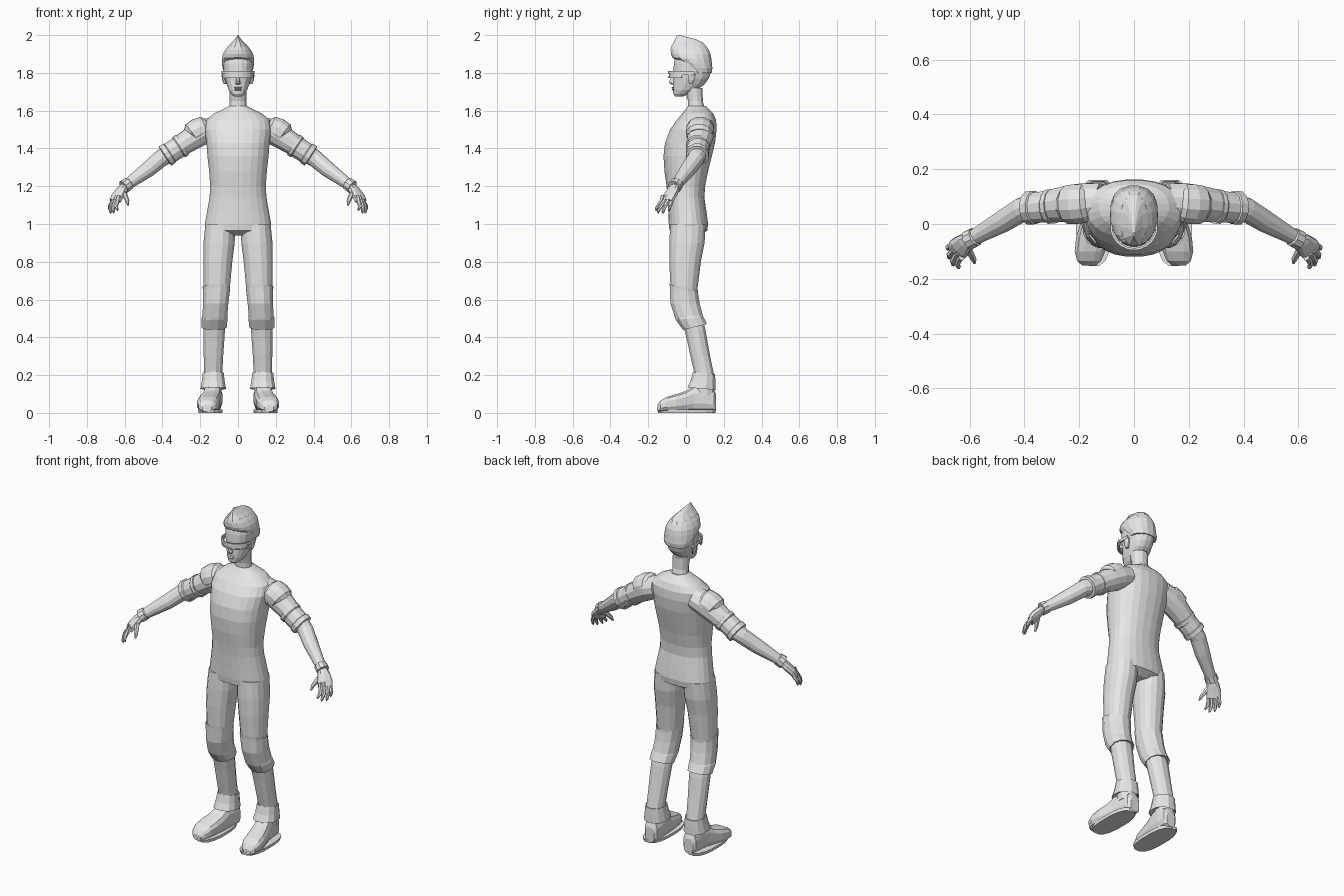
import bpy, bmesh, math
from mathutils import Vector

GREY = bpy.data.materials.new("plain_grey")
GREY.diffuse_color = (0.8, 0.8, 0.8, 1)
X, Y, Z = Vector((1, 0, 0)), Vector((0, 1, 0)), Vector((0, 0, 1))


def finish(name, bm, mirror=False):
    bmesh.ops.recalc_face_normals(bm, faces=bm.faces)
    me = bpy.data.meshes.new(name)
    bm.to_mesh(me)
    bm.free()
    me.materials.append(GREY)
    ob = bpy.data.objects.new(name, me)
    bpy.context.collection.objects.link(ob)
    if mirror:
        m = ob.modifiers.new("other_side", 'MIRROR')
        m.use_mirror_merge = False
    return ob


def ring(c, u, v, ru, rv, n, p=2.0):
    """Superellipse cross-section in the plane u, v."""
    pts = []
    for i in range(n):
        a = 2 * math.pi * (i + 0.5) / n
        ca, sa = math.cos(a), math.sin(a)
        pts.append(c + u * ru * math.copysign(abs(ca) ** (2 / p), ca)
                   + v * rv * math.copysign(abs(sa) ** (2 / p), sa))
    return pts


def skin(name, rings, mirror=False):
    """Joins cross-sections into a closed body."""
    bm = bmesh.new()
    vs = [[bm.verts.new(q) for q in r] for r in rings]
    n = len(vs[0])
    for a, b in zip(vs, vs[1:]):
        for i in range(n):
            j = (i + 1) % n
            bm.faces.new((a[i], a[j], b[j], b[i]))
    bm.faces.new(vs[0])
    bm.faces.new(vs[-1])
    return finish(name, bm, mirror)


def stack(name, rows, n=16, p=2.2, mirror=False):
    """Rows: z, centre x, half width, front y, back y, optional slope of the ring."""
    rings = []
    for z, x, rx, y0, y1, *s in rows:
        v = Y + Z * (s[0] if s else 0)
        rings.append(ring(Vector((x, (y0 + y1) / 2, z)), X, v, rx, (y1 - y0) / 2, n, p))
    return skin(name, rings, mirror)


def limb(name, rows, n=10, p=2.0, mirror=True):
    """Rows: x, y, z, horizontal radius, upright radius along a path."""
    cs = [Vector(r[:3]) for r in rows]
    rings = []
    for i, r in enumerate(rows):
        t = (cs[min(i + 1, len(cs) - 1)] - cs[max(i - 1, 0)]).normalized()
        u = t.cross(Z).normalized()
        rings.append(ring(cs[i], u, u.cross(t), r[3], r[4], n, p))
    return skin(name, rings, mirror)


# Body suit
stack("torso", [(z, 0, rx, a, b) for z, rx, a, b in [
    (.94, .10, -.04, .07), (.965, .17, -.088, .113), (1.0, .177, -.092, .118),
    (1.06, .166, -.094, .11), (1.14, .152, -.098, .098), (1.2, .148, -.104, .102),
    (1.28, .154, -.115, .118), (1.36, .163, -.12, .138), (1.43, .168, -.112, .155),
    (1.5, .178, -.085, .163), (1.55, .17, -.05, .16), (1.585, .128, -.02, .145),
    (1.61, .075, 0, .12), (1.625, .048, .01, .105)]], 24, 2.3)
stack("neck", [(1.6, 0, .05, .01, .105), (1.65, 0, .045, .01, .09),
               (1.72, 0, .047, -.01, .09)], 12)

# Legs, knee guards, ankle cuffs
stack("thigh", [(1.0, .094, .08, -.085, .105), (.9, .1, .084, -.09, .1),
                (.8, .107, .078, -.09, .08), (.64, .113, .069, -.082, .06)], mirror=True)
stack("knee_guard", [(.655, .113, .066, -.08, .058, -.2), (.665, .114, .075, -.09, .066, -.22),
                     (.65, .114, .073, -.088, .066, -.2), (.58, .118, .069, -.085, .075),
                     (.51, .123, .068, -.06, .091, .1), (.50, .124, .071, -.055, .095, .12),
                     (.455, .126, .068, -.018, .113, .25), (.46, .126, .058, -.01, .1, .25)],
      12, mirror=True)
stack("shin", [(.5, .124, .06, -.04, .09), (.44, .126, .059, -.01, .105),
               (.38, .128, .057, .005, .115), (.3, .13, .053, .022, .13),
               (.2, .132, .05, .045, .15), (.09, .134, .047, .035, .153)], 12, mirror=True)
stack("ankle_cuff", [(.205, .131, .045, .05, .145), (.212, .131, .057, .035, .155, -.1),
                     (.17, .131, .062, .022, .158), (.128, .131, .069, .005, .16, -.08),
                     (.135, .132, .052, .03, .15)], 12, mirror=True)

# Shoes: sections from heel to toe (y, centre x, half width, height)
shoe = []
for y, x, w, h in [(.16, .128, .03, .09), (.148, .128, .042, .12), (.1, .13, .048, .14),
                   (.04, .136, .05, .14), (0, .144, .054, .112), (-.05, .154, .059, .095),
                   (-.1, .161, .057, .08), (-.135, .164, .045, .06), (-.152, .165, .024, .035)]:
    shoe.append(ring(Vector((x, y, h / 2 + .006)), X, Z, w, h / 2, 12, 2.8))
skin("shoe", shoe, True)
stack("shoe_sole", [(0, .146, .063, -.15, .158), (.018, .146, .066, -.155, .163)], 16, 2.6, True)

# Arms
limb("arm", [(.12, .08, 1.51, .07, .06), (.18, .078, 1.49, .074, .068),
             (.24, .074, 1.455, .068, .064), (.31, .066, 1.41, .059, .057),
             (.37, .062, 1.37, .05, .05), (.41, .052, 1.345, .045, .045),
             (.475, .012, 1.29, .042, .042), (.55, -.03, 1.235, .033, .033),
             (.605, -.06, 1.195, .027, .027)], 12)
limb("shoulder_pad", [(.178, .076, 1.502, .066, .052), (.181, .075, 1.505, .073, .066),
                      (.21, .073, 1.493, .075, .07), (.24, .071, 1.474, .072, .067),
                      (.243, .071, 1.47, .06, .055)], 12)
limb("elbow_band", [(.292, .065, 1.42, .05, .05), (.295, .065, 1.418, .065, .065),
                    (.312, .063, 1.407, .064, .064), (.316, .063, 1.405, .059, .058),
                    (.36, .06, 1.376, .058, .057), (.364, .06, 1.374, .063, .063),
                    (.385, .059, 1.36, .062, .063), (.388, .059, 1.358, .05, .045)], 12)
limb("wrist_band", [(.578, -.045, 1.215, .026, .026), (.58, -.047, 1.214, .036, .036),
                    (.605, -.06, 1.196, .037, .037), (.607, -.061, 1.195, .026, .026)])

# Hands: palm, four curled fingers and a thumb
limb("palm", [(.596, -.055, 1.2, .025, .022), (.617, -.069, 1.176, .036, .023),
              (.637, -.087, 1.148, .043, .021), (.65, -.1, 1.122, .04, .016)], 10, 2.5)
for i, (kx, ky, tx, ty, tz) in enumerate([
        (.637, -.128, .640, -.158, 1.07), (.648, -.111, .660, -.148, 1.057),
        (.657, -.093, .675, -.122, 1.055), (.663, -.075, .679, -.09, 1.067)]):
    limb("finger_%d" % (i + 1), [
        (kx - .008, ky + .006, 1.15, .011, .012), (kx, ky, 1.125, .012, .012),
        ((kx + tx) / 2 + .008, (ky + ty) / 2 - .003, 1.095, .011, .011),
        (tx, ty, tz + .01, .008, .008), (tx - .003, ty, tz, .003, .003)], 6)
limb("thumb", [(.612, -.078, 1.178, .013, .014), (.598, -.105, 1.15, .014, .014),
               (.586, -.128, 1.122, .011, .011), (.582, -.142, 1.1, .005, .005)], 6)

# Head
stack("head", [(z, 0, rx, a, b) for z, rx, a, b in [
    (1.676, .022, -.058, -.015), (1.688, .036, -.068, .02), (1.71, .05, -.07, .06),
    (1.74, .061, -.069, .1), (1.77, .07, -.067, .122), (1.81, .077, -.068, .135),
    (1.85, .08, -.066, .136), (1.89, .076, -.058, .128)]], 16, 2.2)
stack("nose", [(1.738, 0, .009, -.078, -.05), (1.744, 0, .016, -.088, -.05),
               (1.754, 0, .013, -.091, -.05), (1.785, 0, .008, -.076, -.05)], 8)
for name, z in (("upper_lip", 1.722), ("lower_lip", 1.712)):
    stack(name, [(z - .005, 0, .016, -.072, -.05), (z, 0, .023, -.078, -.05),
                 (z + .004, 0, .017, -.072, -.05)], 8)
stack("ear", [(1.742, .068, .008, .015, .035), (1.76, .074, .01, .012, .045),
              (1.788, .077, .011, .012, .053), (1.8, .075, .006, .02, .046)], 8, mirror=True)

# Hair: cap around the skull and swept crest above it
stack("hair_cap", [(1.80, 0, .075, .02, .137), (1.825, 0, .083, -.005, .141),
                   (1.85, 0, .087, -.045, .14, -.15), (1.875, 0, .087, -.074, .137, -.05),
                   (1.90, 0, .081, -.082, .132), (1.925, 0, .067, -.083, .12),
                   (1.945, 0, .05, -.077, .106)], 16)
stack("hair_crest", [(1.92, 0, .07, -.083, .122), (1.945, 0, .05, -.078, .108),
                     (1.962, 0, .032, -.068, .09), (1.978, 0, .018, -.059, .055),
                     (1.988, 0, .009, -.054, .015), (2.0, 0, .003, -.046, -.034)], 12)

# Glasses: curved frame bars, a lens strip and side arms
def wrap(name, z0, z1, grow):
    bm = bmesh.new()
    cols = []
    for i in range(11):
        a = math.radians(-170 + 16 * i)
        c, s = math.cos(a), math.sin(a)
        cols.append([bm.verts.new((c * (.076 + g), s * (.076 + g) - .008, z))
                     for g, z in ((grow, z0), (grow, z1), (grow - .008, z1), (grow - .008, z0))])
    for a, b in zip(cols, cols[1:]):
        for k in range(4):
            bm.faces.new((a[k], a[(k + 1) % 4], b[(k + 1) % 4], b[k]))
    bm.faces.new(cols[0])
    bm.faces.new(cols[-1])
    finish(name, bm)


wrap("glasses_top_bar", 1.797, 1.81, .012)
wrap("glasses_lens", 1.78, 1.80, .007)
wrap("glasses_bottom_bar", 1.774, 1.781, .01)
stack("glasses_arm", [(1.79, .082, .004, -.025, .045), (1.808, .082, .004, -.025, .045)],
      8, 6, True)
